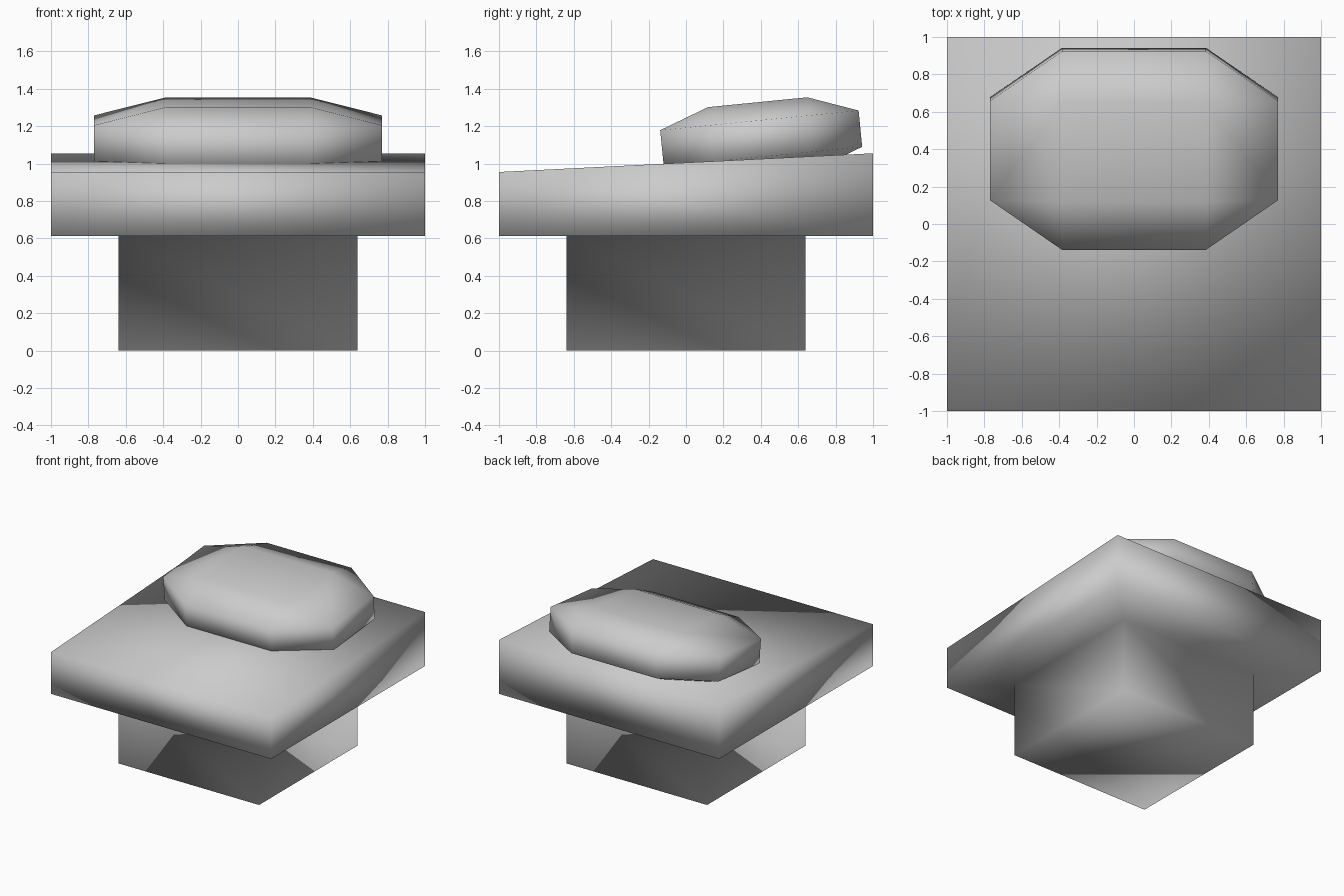
import bpy
import bmesh
from math import atan2
from itertools import product
from mathutils import Matrix, Vector

cube = bpy.data.objects.get("Cube")
if cube:
    bpy.data.objects.remove(cube, do_unlink=True)

# One plain grey for everything
grey = bpy.data.materials.new("plain grey")
grey.use_nodes = True
colour = (0.6, 0.6, 0.6, 1)
grey.diffuse_color = colour
grey.node_tree.nodes["Principled BSDF"].inputs["Base Color"].default_value = colour


def finish(bm, name):
    """Turn a bmesh into a fully smooth-shaded object."""
    bmesh.ops.recalc_face_normals(bm, faces=bm.faces)
    for face in bm.faces:
        face.smooth = True
    mesh = bpy.data.meshes.new(name)
    bm.to_mesh(mesh)
    bm.free()
    mesh.materials.append(grey)
    obj = bpy.data.objects.new(name, mesh)
    bpy.context.collection.objects.link(obj)


# Slab with a sloping top, and a square foot drawn out of its underside
SLAB_BOTTOM, SLAB_FRONT, SLAB_BACK, FOOT = 0.612, 0.955, 1.055, 0.64
bm = bmesh.new()
bmesh.ops.create_cube(bm, size=2)
for v in bm.verts:
    if v.co.z < 0:
        v.co.z = SLAB_BOTTOM
    else:
        v.co.z = SLAB_FRONT if v.co.y < 0 else SLAB_BACK
bm.normal_update()
under = min(bm.faces, key=lambda f: f.normal.z)
bmesh.ops.inset_region(bm, faces=[under], thickness=1 - FOOT, use_even_offset=True)
foot = bmesh.ops.extrude_discrete_faces(bm, faces=[under])["faces"][0]
for v in foot.verts:
    v.co.z = 0
finish(bm, "slab_and_foot")

# Cushion: a box with every edge cut back halfway, tilted on the slab
HALF = Vector((0.77, 0.533, 0.195))
bm = bmesh.new()
for signs in product((-1, 1), repeat=3):
    for axis in range(3):
        p = Vector(signs) * HALF / 2
        p[axis] *= 2
        bm.verts.new(p)
bmesh.ops.convex_hull(bm, input=bm.verts)
bmesh.ops.dissolve_limit(bm, angle_limit=0.01, verts=bm.verts, edges=bm.edges)
tilt = Matrix.Rotation(atan2(0.105, 1.06), 4, "X")
bm.transform(Matrix.Translation((0, 0.402, 1.134)) @ tilt)
finish(bm, "cushion")
